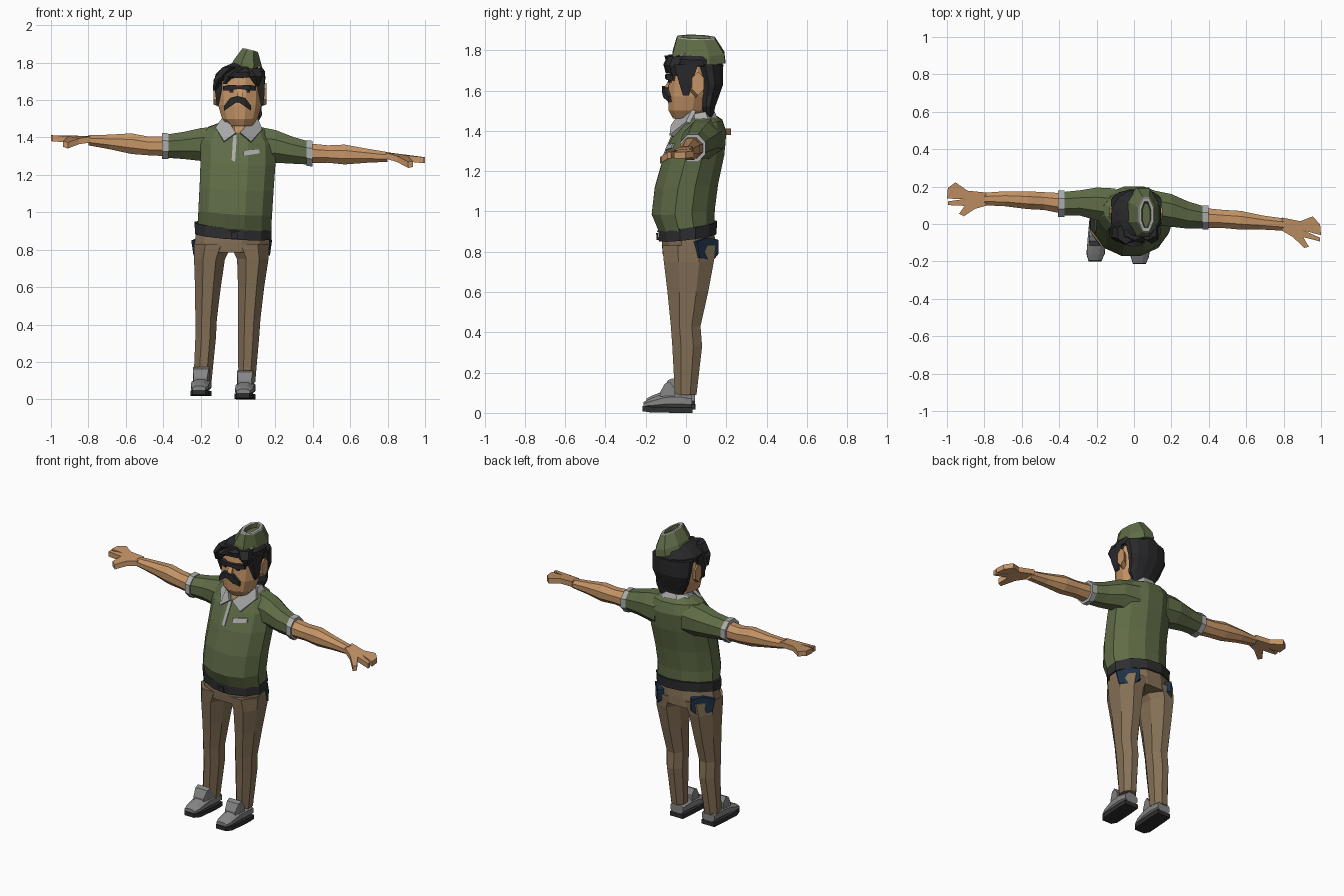
import bpy, bmesh, math
from mathutils import Vector
from mathutils.bvhtree import BVHTree

COLOURS = {
    "shirt_green": (.115, .15, .062), "skin": (.56, .30, .135),
    "trouser_brown": (.235, .165, .095), "hair_black": (.022, .022, .024),
    "trim_grey": (.42, .42, .42), "shoe_grey": (.23, .235, .23),
    "belt_black": (.028, .028, .03), "navy": (.013, .03, .06),
}
MATS = {}
for key, rgb in COLOURS.items():
    MATS[key] = bpy.data.materials.new(key)
    MATS[key].diffuse_color = (*rgb, 1)


def finish(name, bm, mats):
    bmesh.ops.recalc_face_normals(bm, faces=bm.faces)
    me = bpy.data.meshes.new(name)
    bm.to_mesh(me)
    bm.free()
    for m in mats:
        me.materials.append(MATS[m])
    ob = bpy.data.objects.new(name, me)
    bpy.context.collection.objects.link(ob)
    return ob


def loft(name, axis, rings, mats, n=8, tilt=(0, 0), segs=None):
    """Skin rings (t, u0, u1, v0, v1) along an axis; segs picks a material per band."""
    bm = bmesh.new()
    k = 1 / math.cos(math.pi / n)
    ua, va = [(1, 2), (0, 2), (0, 1)][axis]
    loops = []
    for t, u0, u1, v0, v1 in rings:
        loop = []
        for i in range(n):
            a = 2 * math.pi * (i + .5) / n
            du, dv = (u1 - u0) / 2 * k * math.cos(a), (v1 - v0) / 2 * k * math.sin(a)
            p = [0, 0, 0]
            p[axis] = t + tilt[0] * du + tilt[1] * dv
            p[ua], p[va] = (u0 + u1) / 2 + du, (v0 + v1) / 2 + dv
            loop.append(bm.verts.new(p))
        loops.append(loop)
    for s, (a, b) in enumerate(zip(loops, loops[1:])):
        for i in range(n):
            j = (i + 1) % n
            f = bm.faces.new((a[i], a[j], b[j], b[i]))
            f.material_index = segs[s] if segs else 0
    bm.faces.new(loops[0])
    bm.faces.new(loops[-1])
    return finish(name, bm, mats)


def prism(name, pts, offset, mat):
    """Solid plate: a polygon and its copy moved by offset."""
    bm = bmesh.new()
    a = [bm.verts.new(p) for p in pts]
    b = [bm.verts.new(Vector(p) + Vector(offset)) for p in pts]
    bm.faces.new(a)
    bm.faces.new(b)
    for i in range(len(a)):
        j = (i + 1) % len(a)
        bm.faces.new((a[i], a[j], b[j], b[i]))
    return finish(name, bm, [mat])


def front_plate(name, target, xz, mat, lift=.007):
    """Thin plate laid on the front of another part."""
    me = target.data
    tree = BVHTree.FromPolygons([v.co for v in me.vertices], [p.vertices for p in me.polygons])
    pts = []
    for x, z in xz:
        hit = tree.ray_cast(Vector((x, -2, z)), Vector((0, 1, 0)))[0]
        pts.append((x, (hit.y if hit else -.02) - lift, z))
    return prism(name, pts, (0, .009, 0), mat)


# Shirt body
shirt = loft("shirt_body", 2, [
    (.89, -.215, .175, -.125, .14), (1.0, -.212, .182, -.17, .143),
    (1.13, -.205, .19, -.155, .16), (1.27, -.2, .2, -.115, .19),
    (1.38, -.2, .2, -.07, .2), (1.445, -.16, .16, -.035, .18),
    (1.475, -.09, .1, -.015, .14)], ["shirt_green"], 12, (-.06, .08))

# Sleeves, cuffs and forearms
loft("right_sleeve", 0, [(-.1, 0, .19, 1.26, 1.46), (-.2, .02, .195, 1.275, 1.45),
     (-.29, .045, .18, 1.285, 1.43), (-.39, .045, .17, 1.292, 1.415)], ["shirt_green"])
loft("left_sleeve", 0, [(.1, 0, .18, 1.25, 1.46), (.2, -.015, .16, 1.265, 1.44),
     (.29, -.025, .12, 1.26, 1.405), (.39, -.022, .09, 1.255, 1.375)], ["shirt_green"])
loft("right_cuff", 0, [(-.372, .038, .178, 1.285, 1.422), (-.405, .038, .178, 1.285, 1.425)], ["trim_grey"])
loft("left_cuff", 0, [(.365, -.03, .098, 1.248, 1.386), (.398, -.03, .098, 1.245, 1.382)], ["trim_grey"])
loft("right_forearm", 0, [(-.38, .055, .165, 1.3, 1.405), (-.48, .075, .17, 1.305, 1.405),
     (-.57, .08, .175, 1.312, 1.422), (-.69, .095, .175, 1.338, 1.415),
     (-.8, .1, .167, 1.358, 1.412)], ["skin"])
loft("left_forearm", 0, [(.38, -.022, .085, 1.262, 1.368), (.48, -.022, .075, 1.265, 1.358),
     (.57, -.03, .07, 1.256, 1.362), (.69, -.03, .045, 1.265, 1.34),
     (.8, -.036, .03, 1.27, 1.322)], ["skin"])

# Hands: flat palm with joined fingers, a free finger and a thumb
HAND = [(0, .035), (.1, .045), (.165, .09), (.205, .06), (.21, .003), (.12, 0),
        (.205, -.012), (.205, -.032), (.115, -.036), (.145, -.078), (.12, -.092),
        (.06, -.052), (0, -.035)]


def hand(name, side, x, y, z, shear, slope):
    pts = [(side * (x + u), y + v + shear * u,
            z + slope * u + .6 * min(v + .03, 0)) for u, v in HAND]
    prism(name, pts, (0, 0, -.032), "skin")


hand("right_hand", -1, .79, .133, 1.408, 0, .02)
hand("left_hand", 1, .79, 0, 1.322, -.3, -.13)

# Collar band, flaps, placket and name tag
loft("neck", 2, [(1.38, -.065, .08, -.045, .11), (1.43, -.06, .075, -.04, .115),
                 (1.53, -.055, .075, -.02, .11)], ["skin"])
loft("collar_band", 2, [(1.43, -.125, .13, -.01, .165), (1.49, -.08, .1, 0, .14),
                        (1.487, -.06, .08, .005, .13)], ["trim_grey"], 8, (0, .15))
prism("right_collar_flap", [(-.12, 0, 1.455), (-.075, -.082, 1.38), (-.012, -.075, 1.425),
      (-.055, -.03, 1.495), (-.085, .03, 1.505)], (0, .02, -.006), "trim_grey")
prism("left_collar_flap", [(.13, 0, 1.445), (.07, -.082, 1.378), (.01, -.075, 1.428),
      (.075, -.03, 1.495), (.105, .03, 1.505)], (0, .02, -.006), "trim_grey")
front_plate("placket", shirt, [(-.034, 1.28), (-.016, 1.27), (-.008, 1.38), (-.008, 1.415),
            (-.026, 1.41), (-.028, 1.38)], "trim_grey")
front_plate("name_tag", shirt, [(.03, 1.303), (.07, 1.308), (.115, 1.315), (.113, 1.337),
            (.07, 1.334), (.03, 1.326)], "trim_grey", .009)

# Belt and buckle
belt = loft("belt", 2, [(.872, -.23, .178, -.135, .15), (.932, -.232, .18, -.138, .155)],
            ["belt_black"], 12, (-.07, .12))
front_plate("buckle_frame", belt, [(-.048, .852), (.008, .848), (.008, .9), (-.048, .904)], "shoe_grey")
front_plate("buckle_centre", belt, [(-.038, .862), (-.002, .858), (-.002, .89), (-.038, .894)],
            "belt_black", .011)

# Trousers
loft("trouser_hips", 2, [(.785, -.235, .165, -.115, .145), (.84, -.232, .168, -.12, .145),
                         (.91, -.22, .168, -.12, .14)], ["trouser_brown"], 12)
LEG_Y = [(.83, -.118, .145), (.75, -.11, .138), (.6, -.092, .11), (.43, -.075, .072),
         (.33, -.068, .08), (.09, -.055, .052)]
LEG_X = {"right_trouser_leg": [(-.235, -.03), (-.235, -.07), (-.23, -.092), (-.228, -.113),
                               (-.228, -.118), (-.238, -.142)],
         "left_trouser_leg": [(-.045, .168), (-.005, .163), (0, .14), (0, .12), (0, .113), (.002, .092)]}
for name, xs in LEG_X.items():
    loft(name, 2, [(z, *x, *y) for (z, *y), x in zip(LEG_Y, xs)], ["trouser_brown"])


# Rear pocket cloths
def pocket(name, a, b, out):
    a, b = Vector(a), Vector(b)
    shape = [(0, .85), (.5, .87), (1, .86), (1.02, .79), (.75, .757), (.12, .77)]
    pts = [(*(a.lerp(b, t)), z) for t, z in shape]
    prism(name, pts, out, "navy")


pocket("left_rear_pocket", (.182, .055), (.09, .16), (-.025, -.03, 0))
pocket("right_rear_pocket", (-.25, .06), (-.15, .16), (.025, -.03, 0))


# Shoes: upper, tongue and sole
def shoe(side, x, y, z, toe):
    def ring(t, w, z0, z1):
        c = x + toe * min(t, 0) / -.2
        return (y + t, c - w, c + w, z + z0, z + z1)
    loft(side + "_shoe", 1, [ring(-.205, .036, .025, .055), ring(-.17, .047, .022, .072),
         ring(-.1, .05, .02, .1), ring(-.03, .05, .02, .105), ring(.035, .045, .02, .09)], ["shoe_grey"])
    loft(side + "_shoe_tongue", 1, [ring(-.125, .036, .07, .1), ring(-.1, .042, .07, .145),
         ring(-.075, .044, .07, .155), ring(-.05, .044, .07, .12)], ["shoe_grey"], 4)
    loft(side + "_sole", 1, [ring(-.21, .034, .008, .034), ring(-.17, .049, .002, .03),
         ring(-.03, .05, 0, .027), ring(.038, .046, 0, .027)], ["belt_black"], 4)


shoe("right", -.19, .01, .017, -.018)
shoe("left", .045, -.005, 0, -.016)

# Head, nose and ears
head = loft("head", 2, [(1.462, -.05, .075, -.065, .07), (1.5, -.085, .105, -.086, .1),
            (1.57, -.105, .125, -.09, .12), (1.66, -.11, .13, -.083, .14),
            (1.75, -.1, .12, -.07, .14)], ["skin"], 12)
prism("nose", [(-.006, -.08, 1.665), (-.006, -.112, 1.605), (-.006, -.107, 1.59),
      (-.006, -.075, 1.585)], (.03, 0, 0), "skin")
for name, x0, x1 in (("right_ear", -.1, -.132), ("left_ear", .118, .152)):
    loft(name, 0, [(x0, .02, .07, 1.57, 1.665), (x1, .03, .09, 1.585, 1.685)], ["skin"], 6)

# Eyebrows and moustache, bent around the face
loft("eyebrows", 0, [(-.08, -.068, -.04, 1.652, 1.674), (-.045, -.096, -.06, 1.652, 1.682),
     (.005, -.104, -.06, 1.66, 1.678), (.06, -.096, -.06, 1.652, 1.682),
     (.095, -.068, -.04, 1.65, 1.675)], ["hair_black"], 4)
for side, s in (("right", -1), ("left", 1)):
    loft(side + "_eye", 0, [(.01 + s * .035, -.09, -.06, 1.64, 1.654),
         (.01 + s * .055, -.085, -.06, 1.64, 1.654)], ["hair_black"], 4)
    loft(side + "_moustache", 0, [(-.002, -.12, -.07, 1.592, 1.622),
         (-.002 + s * .04, -.112, -.06, 1.565, 1.612),
         (-.002 + s * .072, -.088, -.05, 1.543, 1.57)], ["hair_black"], 4)

# Hair: crown, back, sideburns and front locks
loft("hair_crown", 2, [(1.715, -.118, .143, -.088, .18), (1.745, -.12, .145, -.095, .18),
     (1.78, -.08, .12, -.06, .16), (1.8, -.03, .1, -.03, .12)], ["hair_black"], 12, (.05, -.03))
loft("hair_back", 2, [(1.468, -.035, .1, .09, .135), (1.52, -.07, .128, .075, .145),
     (1.575, -.095, .125, .07, .165), (1.63, -.115, .14, .075, .184),
     (1.73, -.122, .147, .04, .185)], ["hair_black"], 12)
for name, x0, x1 in (("right_sideburn", -.122, -.085), ("left_sideburn", .105, .143)):
    loft(name, 2, [(1.575, x0 + .008, x1 - .008, -.015, .015), (1.64, x0, x1, -.035, .03),
                   (1.73, x0, x1, -.06, .06)], ["hair_black"], 4)
loft("side_lock", 2, [(1.652, -.135, -.12, -.045, -.02), (1.71, -.13, -.075, -.085, 0),
     (1.775, -.085, .0, -.1, 0)], ["hair_black"], 6)
loft("front_lock", 2, [(1.685, -.08, -.062, -.098, -.07), (1.73, -.075, -.02, -.108, -.05),
     (1.78, -.05, .06, -.08, 0)], ["hair_black"], 6)
loft("left_lock", 2, [(1.675, .095, .11, -.075, -.04), (1.725, .06, .13, -.1, -.02),
     (1.77, .02, .12, -.08, 0)], ["hair_black"], 6)

# Folded cap with grey top edge and sunken crown
cap = loft("cap", 2, [(1.748, -.04, .132, -.07, .195), (1.79, -.025, .13, -.065, .19),
           (1.862, .022, .108, -.045, .145), (1.867, .026, .104, -.04, .14),
           (1.867, .04, .09, -.02, .12), (1.845, .045, .085, -.015, .11)],
           ["shirt_green", "trim_grey"], 8, (-.25, -.03), [0, 0, 1, 1, 0])
front_plate("cap_trim", cap, [(.06, 1.752), (.108, 1.756), (.12, 1.785)], "trim_grey")
